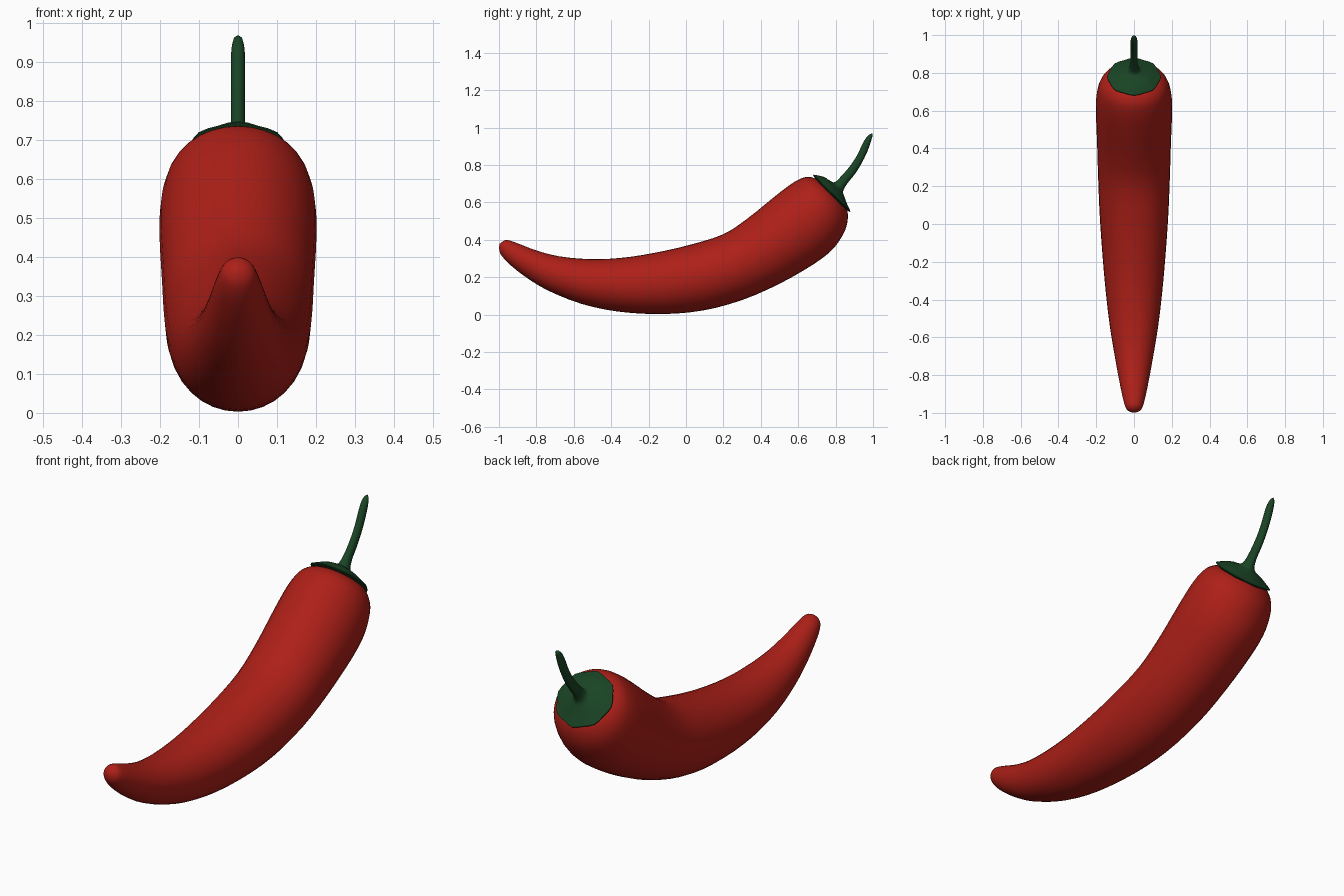
import bpy, bmesh, math
from mathutils import Vector

if "Cube" in bpy.data.objects:
    bpy.data.objects.remove(bpy.data.objects["Cube"])

SEG = 32


def material(name, rgb):
    m = bpy.data.materials.new(name)
    m.diffuse_color = (*rgb, 1)
    m.use_nodes = True
    m.node_tree.nodes["Principled BSDF"].inputs["Base Color"].default_value = m.diffuse_color
    return m


def smooth_path(rows, n):
    """Catmull-Rom interpolation of section rows."""
    rows = [Vector(r) for r in rows]
    out = []
    for i in range(len(rows) - 1):
        a, b, c, d = rows[max(i - 1, 0)], rows[i], rows[i + 1], rows[min(i + 2, len(rows) - 1)]
        for k in range(n):
            t = k / n
            out.append(0.5 * (2 * b + (c - a) * t + (2 * a - 5 * b + 4 * c - d) * t * t
                              + (3 * b - a - 3 * c + d) * t ** 3))
    return out + [rows[-1]]


def loft(name, rows, mat, start, end, wave=None):
    """Skin elliptical sections: (upper y, upper z, lower y, lower z, half width)."""
    bm = bmesh.new()
    rings = []
    for i, (uy, uz, ly, lz, w) in enumerate(rows):
        up, lo = Vector((0, uy, uz)), Vector((0, ly, lz))
        mid, half = (up + lo) / 2, (up - lo) / 2
        ring = []
        for k in range(SEG):
            a = 2 * math.pi * k / SEG
            f = 1 + (wave(i, a) if wave else 0)
            ring.append(bm.verts.new(mid + f * (half * math.cos(a) + Vector((w * math.sin(a), 0, 0)))))
        rings.append(ring)
    for r, s in zip(rings, rings[1:]):
        for k in range(SEG):
            j = (k + 1) % SEG
            bm.faces.new((r[k], r[j], s[j], s[k]))
    for ring, pole in ((rings[0], start), (rings[-1], end)):
        p = bm.verts.new((0, *pole))
        for k in range(SEG):
            bm.faces.new((ring[k], ring[(k + 1) % SEG], p))
    bmesh.ops.recalc_face_normals(bm, faces=bm.faces)
    me = bpy.data.meshes.new(name)
    bm.to_mesh(me)
    bm.free()
    me.materials.append(mat)
    ob = bpy.data.objects.new(name, me)
    bpy.context.collection.objects.link(ob)
    bpy.ops.object.select_all(action='DESELECT')
    ob.select_set(True)
    bpy.context.view_layer.objects.active = ob
    bpy.ops.object.shade_smooth_by_angle(angle=math.radians(50))
    return ob


red = material("red_skin", (0.42, 0.014, 0.009))
green = material("green_stem", (0.01, 0.058, 0.018))

# Curved pod from tip to shoulder
pod = [
    (-0.975, 0.394, -0.999, 0.355, 0.024),
    (-0.955, 0.399, -0.992, 0.325, 0.042),
    (-0.91, 0.385, -0.95, 0.275, 0.057),
    (-0.80, 0.343, -0.86, 0.203, 0.078),
    (-0.68, 0.312, -0.74, 0.13, 0.100),
    (-0.52, 0.297, -0.56, 0.058, 0.128),
    (-0.35, 0.303, -0.36, 0.016, 0.150),
    (-0.17, 0.33, -0.13, 0.003, 0.168),
    (0.02, 0.373, 0.09, 0.022, 0.182),
    (0.20, 0.43, 0.30, 0.078, 0.190),
    (0.33, 0.515, 0.50, 0.165, 0.195),
    (0.46, 0.62, 0.68, 0.268, 0.201),
    (0.55, 0.69, 0.78, 0.345, 0.200),
    (0.61, 0.726, 0.835, 0.42, 0.188),
    (0.65, 0.736, 0.86, 0.48, 0.168),
    (0.69, 0.728, 0.865, 0.54, 0.132),
    (0.73, 0.695, 0.85, 0.59, 0.080),
]
loft("pepper_pod", smooth_path(pod, 3), red, (-0.998, 0.378), (0.79, 0.645))

# Calyx cap with a lightly scalloped rim, flowing into the bent stem
rim = [(0.705, 0.705, 0.835, 0.57, 0.11), (0.682, 0.743, 0.874, 0.552, 0.139)]
cap = [
    (0.684, 0.746, 0.877, 0.555, 0.139),
    (0.735, 0.737, 0.862, 0.59, 0.095),
    (0.77, 0.716, 0.847, 0.63, 0.057),
    (0.795, 0.708, 0.840, 0.66, 0.031),
    (0.827, 0.737, 0.862, 0.70, 0.020),
    (0.875, 0.792, 0.907, 0.757, 0.018),
    (0.915, 0.852, 0.942, 0.815, 0.018),
    (0.942, 0.91, 0.968, 0.868, 0.018),
    (0.965, 0.948, 0.985, 0.915, 0.017),
    (0.985, 0.966, 0.997, 0.953, 0.011),
]


def scallop(i, a):
    return 0.03 * math.cos(8 * a) * max(0, 1 - abs(i - 1.5) / 4)


loft("calyx_and_stem", rim + smooth_path(cap, 3), green, (0.77, 0.64), (0.998, 0.969), scallop)
